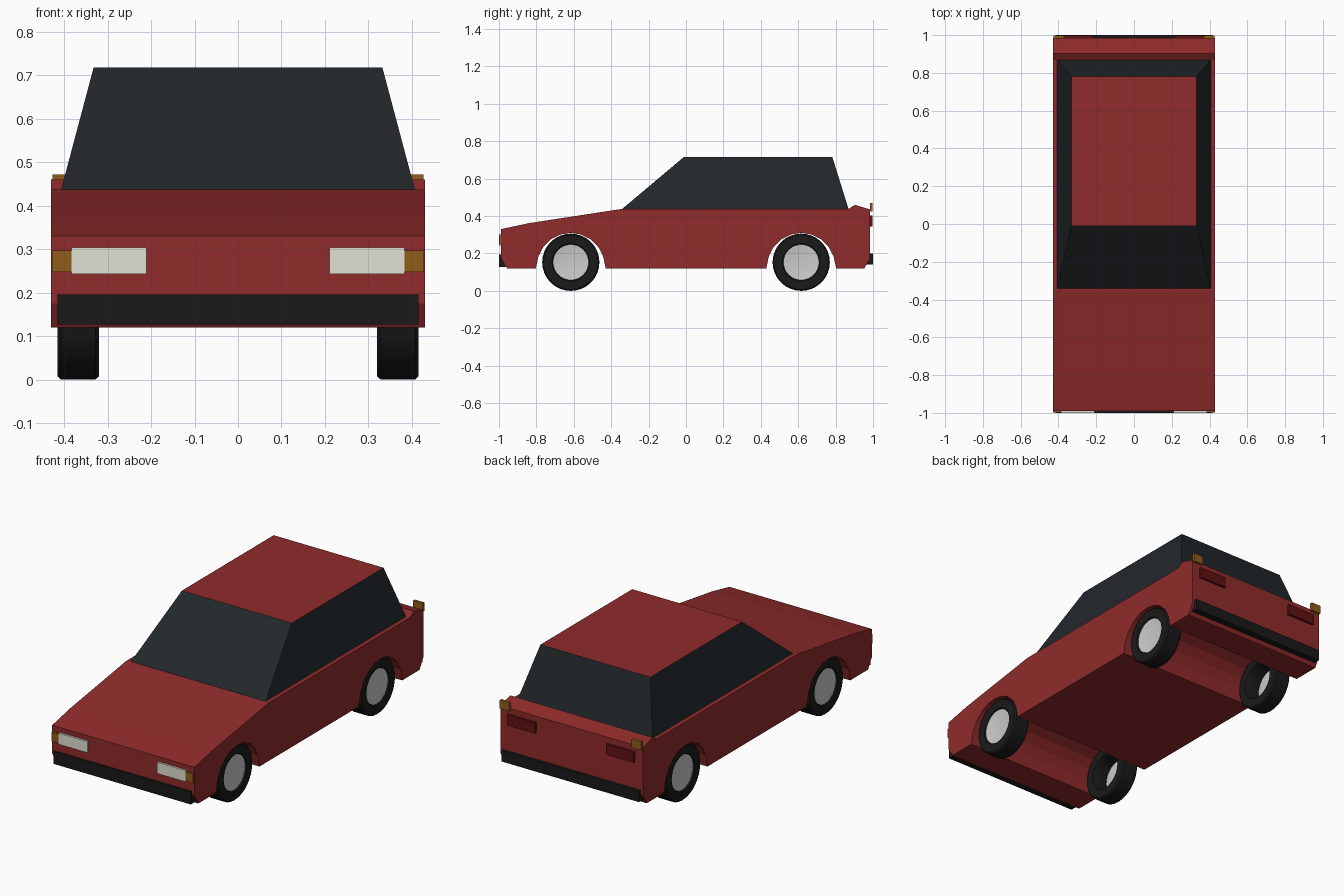
import bpy, bmesh
from math import sin, cos, pi, radians

if "Cube" in bpy.data.objects:
    bpy.data.objects.remove(bpy.data.objects["Cube"])


def mat(name, r, g, b):
    m = bpy.data.materials.new(name)
    m.diffuse_color = (r, g, b, 1)
    m.use_nodes = True
    m.node_tree.nodes["Principled BSDF"].inputs["Base Color"].default_value = m.diffuse_color
    return m


RED = mat("red_paint", 0.28, 0.024, 0.024)
GLASS = mat("dark_glass", 0.016, 0.020, 0.024)
BLACK = mat("black_rubber", 0.01, 0.01, 0.01)
METAL = mat("wheel_metal", 0.55, 0.56, 0.58)
LAMP = mat("lamp_white", 0.75, 0.75, 0.66)
AMBER = mat("amber", 0.28, 0.11, 0.01)
TAIL = mat("tail_red", 0.12, 0.006, 0.006)


def finish(name, bm, *mats):
    bmesh.ops.recalc_face_normals(bm, faces=bm.faces)
    me = bpy.data.meshes.new(name)
    bm.to_mesh(me)
    bm.free()
    ob = bpy.data.objects.new(name, me)
    bpy.context.collection.objects.link(ob)
    for m in mats:
        me.materials.append(m)
    return ob


def box(name, x, y, z, m):
    bm = bmesh.new()
    bmesh.ops.create_cube(bm, size=1)
    for v in bm.verts:
        v.co = [r[0] if c < 0 else r[1] for c, r in zip(v.co, (x, y, z))]
    return finish(name, bm, m)


def pair(name, x, y, z, m):
    box(name + "_right", x, y, z, m)
    box(name + "_left", (-x[1], -x[0]), y, z, m)


def lathe(name, profile, side, y, z, m, seg=32):
    # profile of (x, radius) points spun around the axle
    bm = bmesh.new()
    vs = [bm.verts.new((x * side, y, z + r)) for x, r in profile]
    es = [bm.edges.new(p) for p in zip(vs, vs[1:])]
    bmesh.ops.spin(bm, geom=vs + es, cent=(0, y, z), axis=(1, 0, 0),
                   angle=2 * pi, steps=seg, use_duplicate=False)
    bmesh.ops.remove_doubles(bm, verts=bm.verts, dist=1e-4)
    ob = finish(name, bm, m)
    ob.data.shade_smooth()
    ob.data.set_sharp_from_angle(angle=radians(30))
    return ob


# Body: side profile with wheel arches, extruded across the width
AXLE, R = 0.616, 0.153


def arch(cy):
    pts = [(cy + 0.182 * cos(a), 0.128 + 0.182 * sin(a))
           for a in (i * pi / 10 for i in range(11))]
    return [(cy + 0.187, 0.12)] + pts[1:-1] + [(cy - 0.187, 0.12)]


profile = [(-0.957, 0.12), (-0.989, 0.175), (-0.989, 0.33), (-0.84, 0.362),
           (-0.35, 0.437), (0.868, 0.437), (0.903, 0.46), (0.985, 0.435),
           (0.985, 0.175), (0.953, 0.12)] + arch(AXLE) + arch(-AXLE)
bm = bmesh.new()
face = bm.faces.new([bm.verts.new((-0.43, y, z)) for y, z in profile])
ext = bmesh.ops.extrude_face_region(bm, geom=[face], use_keep_orig=True)
for v in ext["geom"]:
    if isinstance(v, bmesh.types.BMVert):
        v.co.x = 0.43
finish("body", bm, RED)

# Cabin: tapered glasshouse with a red roof face
bm = bmesh.new()
bmesh.ops.create_cube(bm, size=2)
for v in bm.verts:
    hx, y0, y1, z = (0.332, -0.01, 0.782, 0.717) if v.co.z > 0 else (0.407, -0.345, 0.87, 0.435)
    v.co = (hx * v.co.x, y0 if v.co.y < 0 else y1, z)
bm.normal_update()
for f in bm.faces:
    f.material_index = 1 if f.normal.z > 0.9 else 0
finish("cabin", bm, GLASS, RED)

# Bumpers
box("front_bumper", (-0.415, 0.415), (-1.0, -0.965), (0.127, 0.195), BLACK)
box("rear_bumper", (-0.415, 0.415), (0.965, 1.0), (0.14, 0.2), BLACK)

# Lamps
pair("headlight", (0.21, 0.383), (-1.0, -0.98), (0.242, 0.303), LAMP)
pair("front_indicator", (0.382, 0.428), (-0.998, -0.98), (0.247, 0.297), AMBER)
pair("tail_light", (0.215, 0.383), (0.975, 0.998), (0.345, 0.403), TAIL)
pair("rear_indicator", (0.37, 0.427), (0.983, 0.998), (0.425, 0.471), AMBER)

# Wheels: open tyre ring with a shallow dished hub
tyre = [(0.405, 0.093), (0.415, 0.1), (0.415, 0.146), (0.407, R), (0.328, R),
        (0.32, 0.146), (0.32, 0.1), (0.335, 0.093), (0.405, 0.093)]
hub = [(0.408, 0.095), (0.395, 0.0)]
for end, y in (("front", -AXLE), ("rear", AXLE)):
    for name, s in (("right", 1), ("left", -1)):
        lathe(f"{end}_{name}_tyre", tyre, s, y, R, BLACK)
        h = lathe(f"{end}_{name}_hub", hub, s, y, R, METAL)
        if h.data.polygons[0].normal.x * s < 0:
            h.data.flip_normals()
